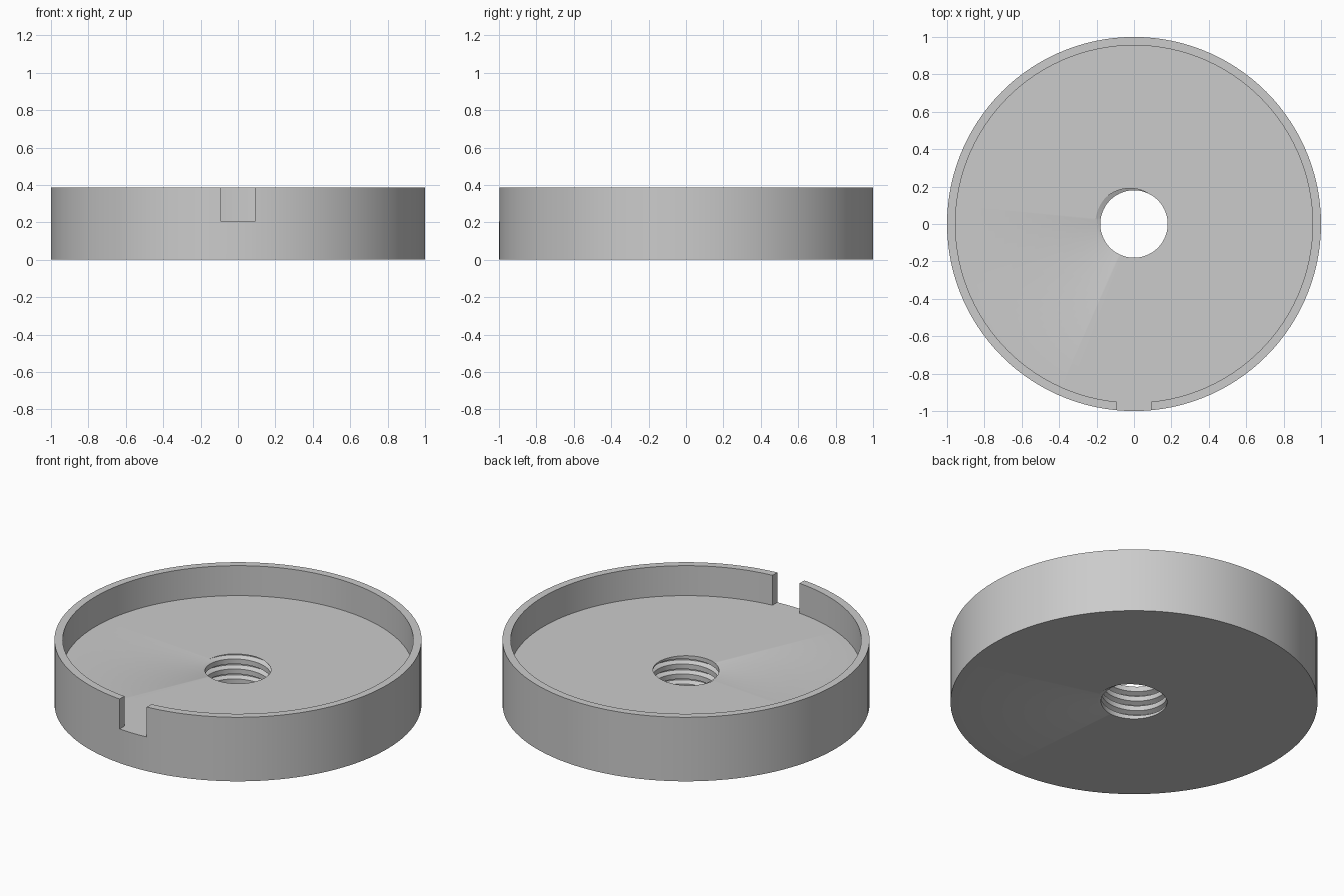
import bpy
import bmesh
from math import asin, cos, pi, sin

if "Cube" in bpy.data.objects:
    bpy.data.objects.remove(bpy.data.objects["Cube"])

OUTER, INNER = 1.0, 0.955
HEIGHT, FLOOR = 0.385, 0.205
NOTCH = 0.09                        # half width of the notch
HOLE, DEPTH, PITCH = 0.18, 0.027, 0.06
PHASE = 0.235
SEGMENTS = 120

grey = bpy.data.materials.new("plain_grey")
grey.use_nodes = True
colour = (0.6, 0.6, 0.6, 1)
grey.diffuse_color = colour
grey.node_tree.nodes["Principled BSDF"].inputs["Base Color"].default_value = colour


def at(radius, turn, z):
    """Point at an angle measured from the front."""
    return (radius * sin(turn), -radius * cos(turn), z)


def thread_point(turn, row):
    """Point on the helical thread, trimmed to the thickness of the floor."""
    lead = turn / (2 * pi) + PHASE
    z = min(max(PITCH * (row + lead), 0), FLOOR)
    f = (z / PITCH - lead) % 1
    groove = min(max((0.25 - abs(f - 0.5)) / 0.2, 0), 1)
    return at(HOLE + DEPTH * groove, turn, z)


def section(turn, rim, edge=0):
    """Closed cross-section; edge is the side of the notch it lies on, if any."""
    def wall(radius, z):
        return at(radius, edge * asin(NOTCH / radius) if edge else turn, z)
    thread = [thread_point(turn, k + f) for k in range(-2, 5)
              for f in (0, 0.25, 0.45, 0.55, 0.75)]
    return ([wall(OUTER, 0)] + thread +
            [wall(INNER, FLOOR), wall(INNER, rim), wall(OUTER, rim), wall(OUTER, FLOOR)])


# Sections around the cup, doubled at each side of the notch
half = asin(NOTCH / OUTER)
turns = [2 * pi * i / SEGMENTS - pi for i in range(SEGMENTS + 1)]
sections = [section(t, HEIGHT) for t in turns if t < -half - 0.01]
sections += [section(-half, HEIGHT, -1), section(-half, FLOOR, -1)]
sections += [section(t, FLOOR) for t in turns if abs(t) < half - 0.01]
sections += [section(half, FLOOR, 1), section(half, HEIGHT, 1)]
sections += [section(t, HEIGHT) for t in turns if t > half + 0.01]

# Skin the sections and weld the seam
bm = bmesh.new()
rings = [[bm.verts.new(p) for p in s] for s in sections]
count = len(rings[0])
for a, b in zip(rings, rings[1:]):
    for j in range(count):
        k = (j + 1) % count
        bm.faces.new((a[j], b[j], b[k], a[k]))
bmesh.ops.remove_doubles(bm, verts=bm.verts[:], dist=1e-5)
bmesh.ops.recalc_face_normals(bm, faces=bm.faces[:])

mesh = bpy.data.meshes.new("threaded_cup")
bm.to_mesh(mesh)
bm.free()
mesh.materials.append(grey)
cup = bpy.data.objects.new("threaded_cup", mesh)
bpy.context.collection.objects.link(cup)

# Smooth round walls, crisp rims
bpy.ops.object.select_all(action='DESELECT')
cup.select_set(True)
bpy.context.view_layer.objects.active = cup
bpy.ops.object.shade_smooth_by_angle(angle=pi / 7)
